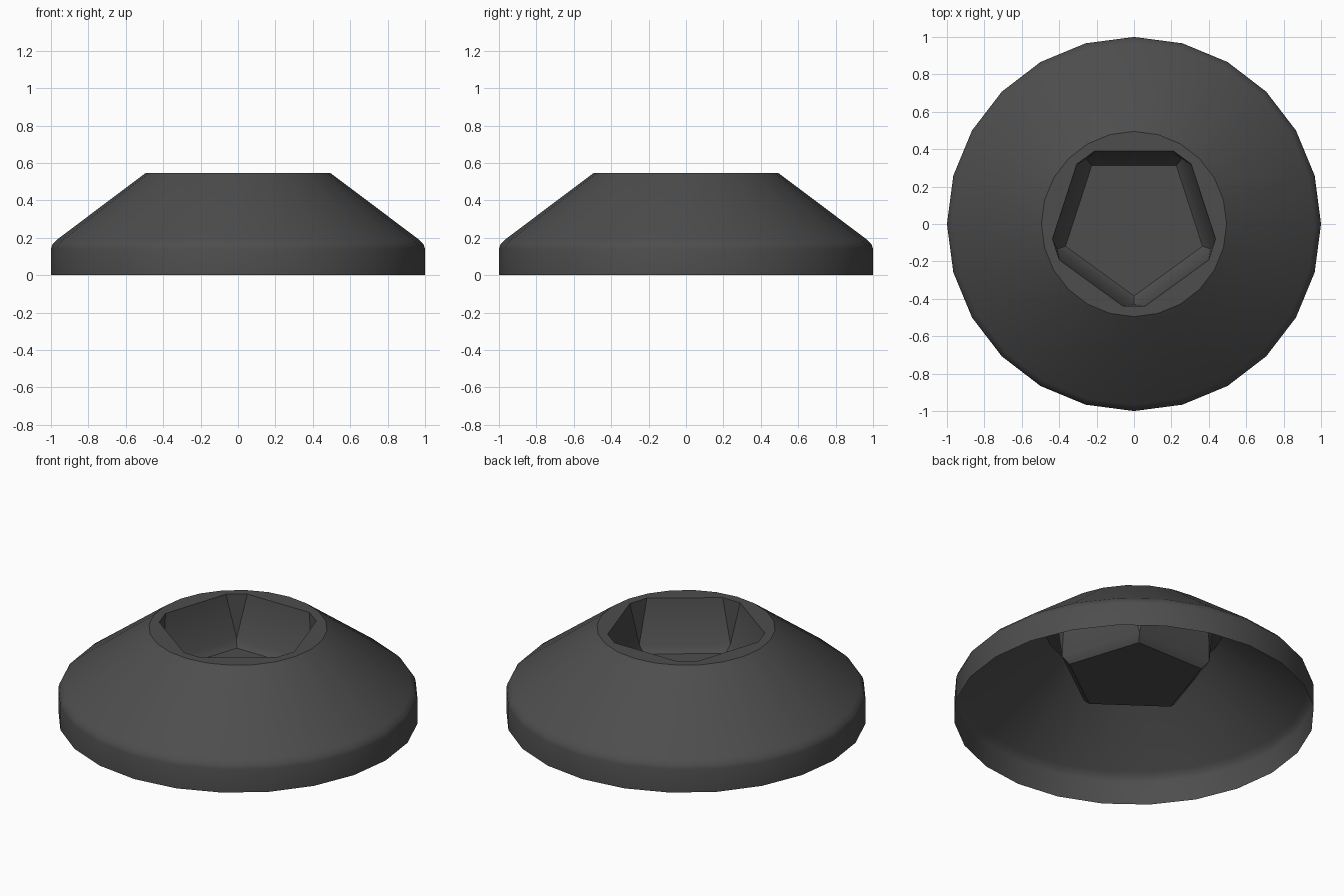
import bpy, bmesh
from math import cos, sin, radians

cube = bpy.data.objects.get("Cube")
if cube:
    bpy.data.objects.remove(cube, do_unlink=True)

# Dark grey plastic
grey = bpy.data.materials.new("dark_grey")
grey.use_nodes = True
colour = (0.075, 0.075, 0.075, 1)
grey.diffuse_color = colour
bsdf = grey.node_tree.nodes["Principled BSDF"]
bsdf.inputs["Base Color"].default_value = colour
bsdf.inputs["Roughness"].default_value = 0.6

bm = bmesh.new()


def ring(radius, z, angles):
    return [bm.verts.new((radius * cos(radians(a)), radius * sin(radians(a)), z))
            for a in angles]


def bridge(lower, upper):
    n = len(lower)
    for i in range(n):
        j = (i + 1) % n
        bm.faces.new((lower[i], lower[j], upper[j], upper[i]))


def loop_edges(verts):
    found = []
    for i, v in enumerate(verts):
        w = verts[(i + 1) % len(verts)]
        found.append(bm.edges.get((v, w)) or bm.edges.new((v, w)))
    return found


# Outer shell: upright rim, rounded shoulder and cone, open underneath
profile = [(1.0, 0.0), (1.0, 0.14), (0.992, 0.165), (0.968, 0.19), (0.495, 0.545)]
shell = [ring(r, z, range(0, 360, 15)) for r, z in profile]
for lower, upper in zip(shell, shell[1:]):
    bridge(lower, upper)

# Socket: pentagon mouth with cut corners, narrowing to a sharp pentagon
sides = [18 + 72 * k for k in range(5)]
mouth = ring(0.443, 0.545, [s + d for s in sides for d in (-28.3, 28.3)])
corners = [s + 36 for s in sides]
ledge = ring(0.43, 0.28, corners)
floor = ring(0.385, 0.24, corners)
for k in range(5):
    a, b, c = mouth[2 * k], mouth[2 * k + 1], mouth[(2 * k + 2) % 10]
    bm.faces.new((a, b, ledge[k], ledge[k - 1]))
    bm.faces.new((b, c, ledge[k]))
bridge(ledge, floor)
bm.faces.new(floor)

# Flat top between the cone and the socket mouth
bmesh.ops.triangle_fill(bm, use_beauty=True, normal=(0, 0, 1),
                        edges=loop_edges(shell[-1]) + loop_edges(mouth))
bmesh.ops.recalc_face_normals(bm, faces=bm.faces)
bm.normal_update()
if next(f for f in bm.faces if set(f.verts) == set(floor)).normal.z < 0:
    bmesh.ops.reverse_faces(bm, faces=bm.faces)

mesh = bpy.data.meshes.new("conical_cap")
bm.to_mesh(mesh)
bm.free()
mesh.materials.append(grey)
cap = bpy.data.objects.new("conical_cap", mesh)
bpy.context.collection.objects.link(cap)

# Smooth the round shell while keeping the socket edges crisp
bpy.ops.object.select_all(action="DESELECT")
cap.select_set(True)
bpy.context.view_layer.objects.active = cap
bpy.ops.object.shade_smooth_by_angle(angle=radians(36.5))
